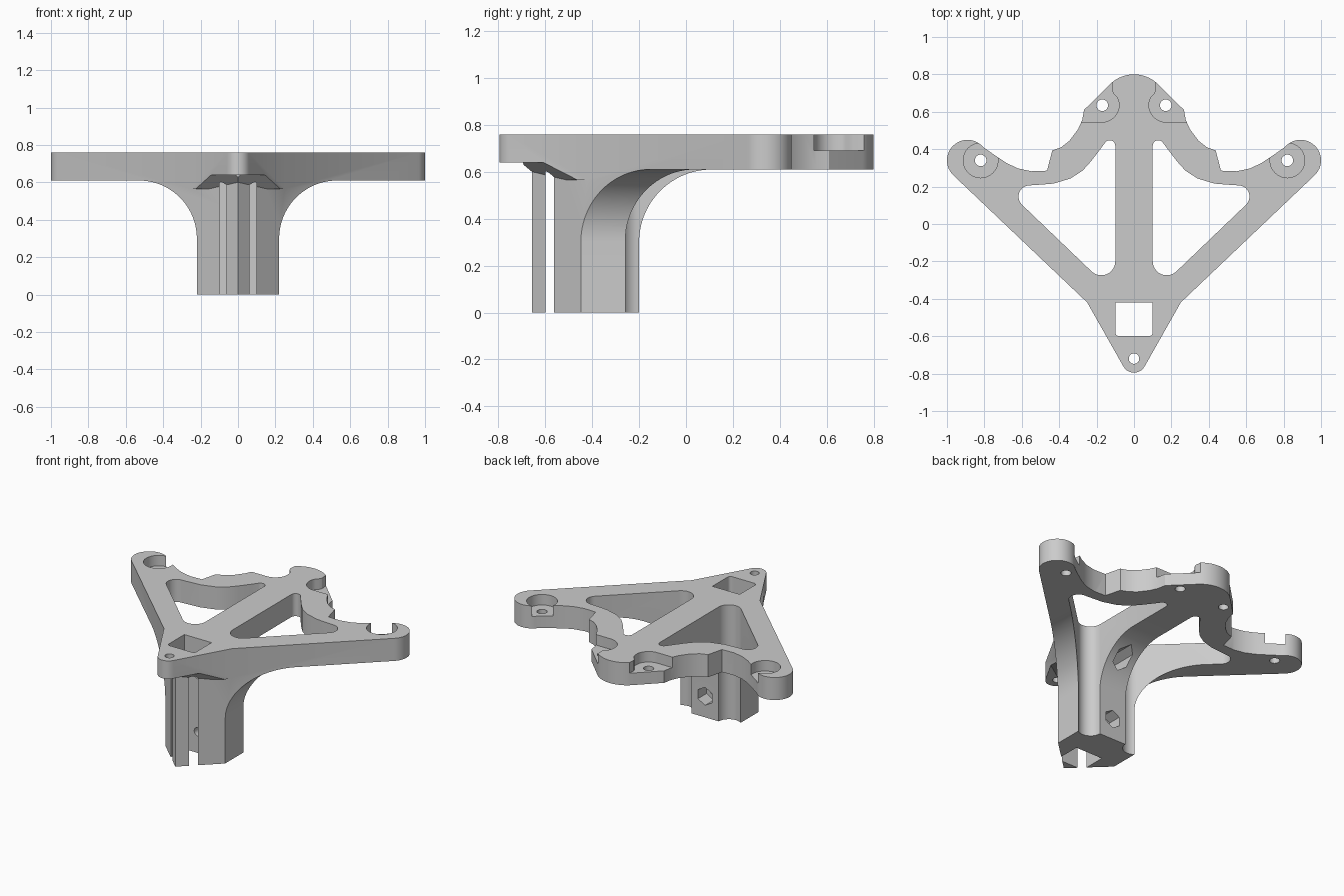
import bpy, bmesh
from math import sin, cos, tan, radians, pi
from mathutils import Vector, Matrix

if "Cube" in bpy.data.objects:
    bpy.data.objects.remove(bpy.data.objects["Cube"], do_unlink=True)

TOP, UNDER, POCKET = 0.76, 0.61, 0.69


def arc(cx, cy, r, a, b, n=16):
    """Points on a circle between two angles in degrees."""
    angles = [radians(a + (b - a) * i / n) for i in range(n + 1)]
    return [(cx + r * cos(t), cy + r * sin(t)) for t in angles]


def circle(cx, cy, r, n=32):
    return arc(cx, cy, r, 0, 360 - 360 / n, n - 1)


def rounded(corners, n=10):
    """Polygon whose (x, y, r) corners are filleted."""
    out = []
    for i, (x, y, r) in enumerate(corners):
        p = Vector((x, y))
        if r == 0:
            out.append((x, y))
            continue
        a = (Vector(corners[i - 1][:2]) - p).normalized()
        b = (Vector(corners[(i + 1) % len(corners)][:2]) - p).normalized()
        half = a.angle(b) / 2
        centre = p + (a + b).normalized() * (r / sin(half))
        start = p + a * (r / tan(half)) - centre
        end = p + b * (r / tan(half)) - centre
        sweep = start.angle_signed(end)
        for k in range(n + 1):
            t = -sweep * k / n
            out.append(tuple(centre + Matrix.Rotation(t, 2) @ start))
    return out


def mirrored(pts):
    return [(-x, y) for x, y in reversed(pts)]


def prism(name, pts, lo, hi, axis="z"):
    """Extrude a flat profile along an axis."""
    place = {"z": lambda u, v, w: (u, v, w),
             "y": lambda u, v, w: (u, w, v),
             "x": lambda u, v, w: (w, u, v)}[axis]
    bm = bmesh.new()
    low = [bm.verts.new(place(u, v, lo)) for u, v in pts]
    high = [bm.verts.new(place(u, v, hi)) for u, v in pts]
    bm.faces.new(low)
    bm.faces.new(high)
    for i in range(len(pts)):
        bm.faces.new((low[i - 1], low[i], high[i], high[i - 1]))
    bmesh.ops.recalc_face_normals(bm, faces=bm.faces)
    mesh = bpy.data.meshes.new(name)
    bm.to_mesh(mesh)
    bm.free()
    obj = bpy.data.objects.new(name, mesh)
    bpy.context.collection.objects.link(obj)
    return obj


def combine(target, tool, operation="DIFFERENCE"):
    """Apply a boolean and discard the tool."""
    mod = target.modifiers.new("shape", "BOOLEAN")
    mod.operation, mod.solver, mod.object = operation, "EXACT", tool
    bpy.context.view_layer.objects.active = target
    bpy.ops.object.modifier_apply(modifier=mod.name)
    bpy.data.objects.remove(tool, do_unlink=True)


# Arms, spine and rear lobe: one outline, full height
half = [(0, -0.6575)] + arc(0.89, 0.34, 0.11, -46.5, 140, 24)
half += [(0.74, 0.365), (0.68, 0.325), (0.62, 0.297), (0.55, 0.282), (0.465, 0.285),
         (0.437, 0.393), (0.39, 0.41), (0.345, 0.445), (0.3, 0.505), (0.277, 0.555),
         (0.267, 0.61)]
half += arc(0, 0.6175, 0.1825, 48, 90, 10)
body = prism("mounting_bracket", half + mirrored(half)[1:-1], 0, TOP)

# Clear the underside, leaving a column that flares into the plate
r = UNDER - 0.3


def flare(start):
    curve = arc(start + r, 0.3, r, 180, 90, 24)
    return [(start, -0.1)] + curve + [(1.3, UNDER), (1.3, -0.1)]


combine(body, prism("flare_cutter", flare(0.22), -1, 1, "y"))
combine(body, prism("flare_cutter", mirrored(flare(0.22)), -1, 1, "y"))
combine(body, prism("flare_cutter", flare(-0.2), -1.2, 1.2, "x"))

# Pointed front tip with sloped underside
tip = prism("front_tip", rounded([(0.256, -0.4094, 0), (0.18, -0.39, 0), (-0.18, -0.39, 0),
                                  (-0.256, -0.4094, 0), (0, -0.862, 0.065)]), 0.565, TOP)
for side in (1, -1):
    cutter = prism("slope_cutter", [(-0.5, 0.3), (-0.5, 0.64), (0, 0.64), (0.34, 0.3)],
                   -1, 1, "x")
    cutter.data.transform(Matrix.Translation((0, -0.705, 0))
                          @ Matrix.Rotation(radians(34 * side), 4, "Z"))
    combine(tip, cutter)
combine(body, tip, "UNION")

# Triangular windows between spine and arms
window = rounded([(0.1, -0.375, 0.075), (0.7, 0.2, 0.06), (0.53, 0.208, 0), (0.43, 0.216, 0),
                  (0.34, 0.243, 0), (0.275, 0.285, 0), (0.23, 0.335, 0), (0.18, 0.4, 0),
                  (0.1, 0.51, 0.03)])
# Stepped pockets beside the rear lobe
rear_pocket = [(0.115, 0.9), (0.115, 0.745), (0.118, 0.715), (0.108, 0.695)]
rear_pocket += arc(0.17, 0.635, 0.09, 150, 270, 12) + [(0.45, 0.545), (0.45, 0.9)]
for flip in (lambda p: p, mirrored):
    combine(body, prism("window_cutter", flip(window), -0.1, 1))
    combine(body, prism("rear_pocket_cutter", flip(rear_pocket), POCKET, 1))
    combine(body, prism("arm_pocket_cutter", flip(circle(0.82, 0.34, 0.093)), POCKET, 1))
    for x, y in ((0.82, 0.34), (0.17, 0.635)):
        combine(body, prism("bolt_cutter", flip(circle(x, y, 0.031)), 0.3, 1))

# Square channel down the column, open at the front
channel = rounded([(0.1, -0.42, 0), (-0.1, -0.42, 0), (-0.1, -0.6, 0.02), (0.1, -0.6, 0.02)], 5)
combine(body, prism("channel_cutter", channel, -0.1, 1))
combine(body, prism("bolt_cutter", circle(0, -0.72, 0.028), 0.3, 1))

# Cross bolts with hexagonal nut pockets at the back
for z in (0.14, 0.52):
    combine(body, prism("bolt_cutter", circle(0, z, 0.028), -0.5, 0.2, "y"))
    nut = [(0.06 * sin(k * pi / 3), z + 0.06 * cos(k * pi / 3)) for k in range(6)]
    combine(body, prism("nut_cutter", nut, -0.29, 0.3, "y"))

# Plain grey finish
grey = bpy.data.materials.new("plain_grey")
grey.use_nodes = True
colour = (0.6, 0.6, 0.6, 1)
grey.diffuse_color = colour
grey.node_tree.nodes["Principled BSDF"].inputs["Base Color"].default_value = colour
body.data.materials.clear()
body.data.materials.append(grey)
for face in body.data.polygons:
    face.material_index = 0

bpy.ops.object.select_all(action="DESELECT")
body.select_set(True)
bpy.context.view_layer.objects.active = body
bpy.ops.object.shade_smooth_by_angle(angle=radians(30))
